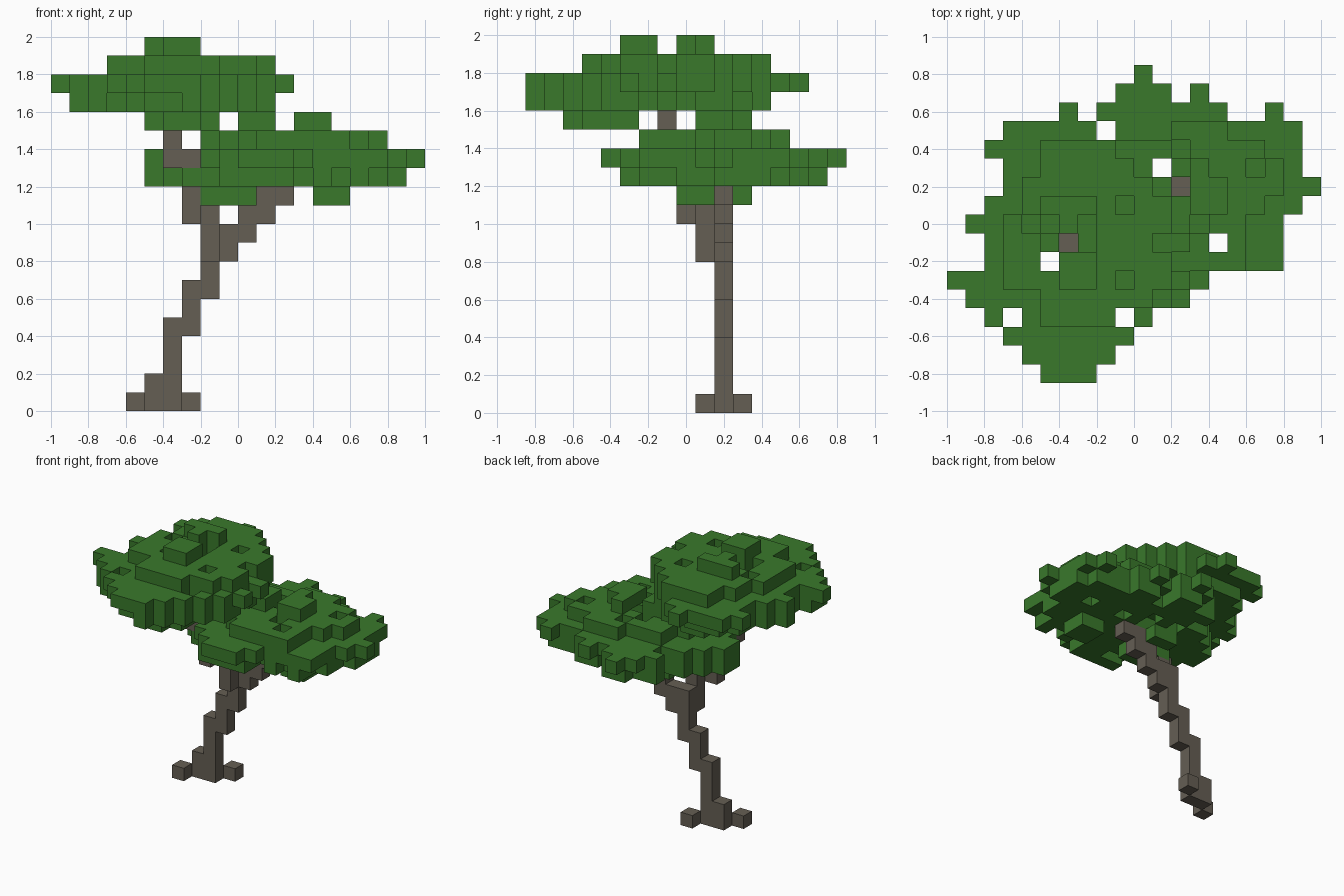
import bpy
import bmesh
import random
from mathutils import Vector

random.seed(11)
CELL = 0.1

default_cube = bpy.data.objects.get("Cube")
if default_cube:
    bpy.data.objects.remove(default_cube, do_unlink=True)


def make_material(name, colour):
    mat = bpy.data.materials.new(name)
    mat.use_nodes = True
    mat.diffuse_color = (*colour, 1)
    bsdf = mat.node_tree.nodes["Principled BSDF"]
    bsdf.inputs["Base Color"].default_value = (*colour, 1)
    bsdf.inputs["Roughness"].default_value = 1
    return mat


def box(xs, ys, zs):
    """Grid cells in a block; each range excludes its end."""
    return {(x, y, z) for x in range(*xs) for y in range(*ys) for z in range(*zs)}


def column(x, y, bottom, top):
    return box((x, x + 1), (y, y + 1), (bottom, top))


def outline(top_row, rows):
    """Flat leaf mask: one (start, end) span per row, from back to front."""
    return {(x, top_row - i) for i, span in enumerate(rows) for x in range(*span)}


def layer(mask, z, xs, ys):
    """Ragged elliptical slice of a leaf mask, kept inside the two ranges, with pits."""
    cx, cy = (xs[0] + xs[1] - 1) / 2, (ys[0] + ys[1] - 1) / 2
    rx, ry = (xs[1] - xs[0]) / 2, (ys[1] - ys[0]) / 2
    cells = set()
    for x, y in sorted(mask):
        reach = ((x - cx) / rx) ** 2 + ((y - cy) / ry) ** 2
        ragged = reach < random.uniform(0.72, 1.2)
        inside = xs[0] <= x < xs[1] and ys[0] <= y < ys[1]
        if inside and ragged and random.random() > 0.1:
            cells.add((x, y, z))
    return cells


def voxel_object(name, cells, solid, mat):
    """Mesh the exposed sides of the cells."""
    bm = bmesh.new()
    for cell in sorted(cells):
        centre = Vector((cell[0] + 0.5, cell[1], cell[2] + 0.5))
        for axis in range(3):
            for sign in (-1, 1):
                step = Vector((0, 0, 0))
                step[axis] = sign
                beside = tuple(int(c + s) for c, s in zip(cell, step))
                if beside in solid:
                    continue
                u = Vector((0, 0, 0))
                u[(axis + 1) % 3] = 0.5
                v = step.cross(u)
                mid = centre + step * 0.5
                corners = (mid - u - v, mid + u - v, mid + u + v, mid - u + v)
                bm.faces.new([bm.verts.new(p * CELL) for p in corners])
    bmesh.ops.remove_doubles(bm, verts=bm.verts, dist=CELL / 100)
    mesh = bpy.data.meshes.new(name)
    bm.to_mesh(mesh)
    bm.free()
    mesh.materials.append(mat)
    obj = bpy.data.objects.new(name, mesh)
    bpy.context.collection.objects.link(obj)


# Trunk with spreading roots
trunk = column(-4, 2, 0, 5) | column(-5, 2, 0, 2)
trunk |= column(-6, 1, 0, 1) | column(-3, 3, 0, 1)
trunk |= column(-3, 2, 4, 7) | column(-2, 2, 6, 10)

# Left branch climbs to the back canopy
left_branch = column(-1, 2, 8, 10) | column(0, 2, 9, 11)
left_branch |= column(1, 2, 10, 12) | column(2, 2, 11, 14)

# Right branch bends forward to the high canopy
right_branch = column(-2, 1, 8, 11) | column(-3, 0, 10, 13)
right_branch |= column(-3, -1, 13, 14) | column(-4, -1, 13, 17)
wood = trunk | left_branch | right_branch

# High canopy
high_mask = outline(6, [(-4, -3), (-7, -2), (-8, -1), (-7, 0), (-7, 1), (-8, 2),
                        (-9, 2), (-8, 3), (-8, 2), (-10, 3), (-9, 2), (-8, 1),
                        (-7, 0), (-6, -1), (-5, -2)])
high_mask -= {(-5, -2), (-4, -1), (-7, -5), (-1, -5)}
high = {(x, y, 17) for x, y in high_mask}
high |= layer(high_mask, 16, (-9, 2), (-8, 6))
high |= layer(high_mask, 18, (-7, 2), (-5, 5))
high |= box((-4, -2), (-3, -1), (19, 20))
high |= box((-5, -2), (1, 2), (19, 20)) | column(-4, 0, 19, 20)
high |= box((-5, -1), (-5, -2), (15, 16)) | box((-4, -2), (-6, -5), (15, 16))
high |= box((0, 2), (1, 3), (15, 16)) | box((-4, -2), (2, 4), (15, 16))

# Low canopy
low_mask = outline(8, [(0, 1), (-1, 2), (-2, 5), (-1, 9), (-3, 9), (-4, 9), (-5, 10),
                       (-5, 9), (-4, 8), (-4, 8), (-2, 8), (-1, 4), (0, 3)])
low_mask |= {(3, 7), (7, 6)}
low_mask -= {(1, 3), (4, -1), (2, 2)}
low = {(x, y, 13) for x, y in low_mask}
low |= layer(low_mask, 12, (-5, 9), (-3, 8))
low |= layer(low_mask, 14, (-2, 8), (-2, 6))
low |= box((3, 5), (1, 3), (15, 16)) | column(3, 3, 15, 16)
low |= box((-2, 1), (0, 2), (11, 12)) | box((-1, 1), (3, 4), (11, 12))
low |= box((4, 6), (0, 2), (11, 12))

high -= wood
low -= wood
solid = wood | high | low

bark = make_material("bark_brown", (0.13, 0.113, 0.088))
leaf = make_material("leaf_green", (0.041, 0.19, 0.024))
voxel_object("trunk", trunk, solid, bark)
voxel_object("left_branch", left_branch, solid, bark)
voxel_object("right_branch", right_branch, solid, bark)
voxel_object("high_canopy", high, solid, leaf)
voxel_object("low_canopy", low, solid, leaf)
